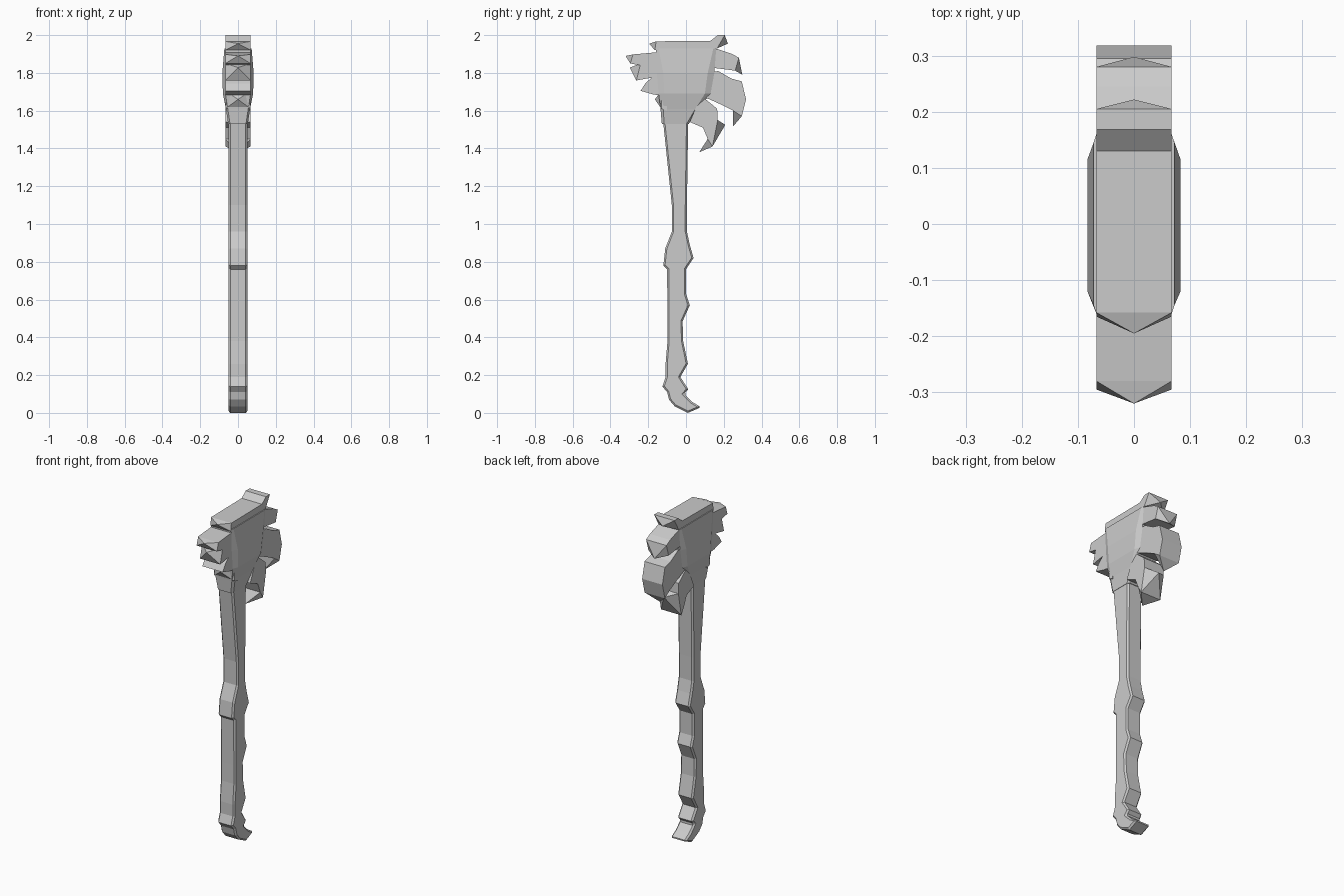
import bpy, bmesh

EDGE = 0.067  # half thickness of the spikes


def finish(name, bm):
    bmesh.ops.remove_doubles(bm, verts=bm.verts, dist=0.0001)
    bmesh.ops.recalc_face_normals(bm, faces=bm.faces)
    me = bpy.data.meshes.new(name)
    bm.to_mesh(me)
    bm.free()
    ob = bpy.data.objects.new(name, me)
    bpy.context.collection.objects.link(ob)
    return ob


def slab(name, outline, tips=(), half=EDGE):
    """Extrude a (y, z) outline across x; tip corners close to a point at x = 0."""
    bm = bmesh.new()
    n = len(outline)
    pairs = []
    for i, (y, z) in enumerate(outline):
        if i in tips:
            v = bm.verts.new((0, y, z))
            pairs.append((v, v))
        else:
            pairs.append((bm.verts.new((-half, y, z)), bm.verts.new((half, y, z))))
    for i in range(n):
        (a, b), (c, d) = pairs[i], pairs[(i + 1) % n]
        bm.faces.new(list(dict.fromkeys((a, b, d, c))))
    for s in (0, 1):
        bm.faces.new([pairs[i][s] for i in range(n) if i not in tips])
        for i in tips:
            bm.faces.new((pairs[i - 1][s], pairs[i][s], pairs[(i + 1) % n][s]))
    return finish(name, bm)


def loft(name, sections):
    """Stack eight-sided sections: z, front y, back y, half width, narrow half width, chamfer."""
    bm = bmesh.new()
    rings = []
    for z, y0, y1, w, e, c in sections:
        pts = [(-e, y0), (e, y0), (w, y0 + c), (w, y1 - c),
               (e, y1), (-e, y1), (-w, y1 - c), (-w, y0 + c)]
        rings.append([bm.verts.new((x, y, z)) for x, y in pts])
    for a, b in zip(rings, rings[1:]):
        for i in range(8):
            j = (i + 1) % 8
            bm.faces.new((a[i], a[j], b[j], b[i]))
    bm.faces.new(rings[0])
    bm.faces.new(rings[-1])
    return finish(name, bm)


# Handle: wavy grip outline with chamfered long edges
handle = slab("handle", [
    (-0.125, 1.58), (-0.075, 1.1), (-0.075, 0.96), (-0.11, 0.87), (-0.12, 0.78),
    (-0.10, 0.76), (-0.098, 0.49), (-0.098, 0.38), (-0.108, 0.26), (-0.108, 0.19),
    (-0.125, 0.14), (-0.10, 0.11), (-0.09, 0.07), (-0.06, 0.035), (0.01, 0.0), (0.08, 0.03),
    (0.03, 0.06), (-0.01, 0.10), (0.012, 0.125), (-0.03, 0.19), (0.01, 0.26),
    (-0.015, 0.38), (-0.018, 0.485), (0.02, 0.57), (0.0, 0.63), (0.0, 0.76),
    (0.04, 0.82), (0.02, 0.89), (0.005, 0.96), (0.005, 1.1), (0.012, 1.58)], half=0.05)
bev = handle.modifiers.new("chamfer", 'BEVEL')
bev.width = 0.009
bev.segments = 1
bev.limit_method = 'ANGLE'
bev.angle_limit = 1.45

# Head block: flares out of the handle
loft("head_block", [
    (1.53, -0.128, 0.015, 0.052, 0.042, 0.012),
    (1.61, -0.135, 0.065, 0.064, 0.054, 0.015),
    (1.69, -0.145, 0.13, 0.080, EDGE, 0.03),
    (1.80, -0.155, 0.15, 0.083, EDGE, 0.035),
    (1.93, -0.160, 0.16, 0.072, EDGE, 0.015)])

# Cap along the top
slab("top_cap", [(-0.195, 1.955), (-0.158, 1.967), (0.13, 1.97), (0.168, 2.0),
                 (0.205, 2.0), (0.222, 1.955), (0.165, 1.93), (-0.165, 1.92)], tips=(0, 5))

# Front spikes
slab("front_spike_upper", [(-0.32, 1.89), (-0.28, 1.898), (-0.12, 1.912), (-0.12, 1.84),
                           (-0.24, 1.84), (-0.295, 1.85)], tips=(0,))
slab("front_spike_middle", [(-0.298, 1.828), (-0.24, 1.85), (-0.12, 1.835),
                            (-0.12, 1.785), (-0.18, 1.775), (-0.263, 1.76)], tips=(0,))
slab("front_spike_lower", [(-0.24, 1.705), (-0.215, 1.745), (-0.17, 1.785), (-0.12, 1.785),
                           (-0.12, 1.68), (-0.17, 1.685)])
slab("front_spike_small", [(-0.165, 1.66), (-0.13, 1.705), (-0.10, 1.70),
                           (-0.10, 1.60), (-0.13, 1.61)], tips=(0,))

# Back spikes
slab("back_spike_upper", [(0.12, 1.93), (0.17, 1.925), (0.245, 1.90), (0.28, 1.88),
                          (0.298, 1.79), (0.26, 1.812), (0.12, 1.83)], tips=(4,))
slab("back_spike_large", [(0.12, 1.80), (0.17, 1.81), (0.24, 1.77), (0.295, 1.755),
                          (0.318, 1.66), (0.295, 1.57), (0.248, 1.515), (0.25, 1.60),
                          (0.18, 1.635), (0.08, 1.68)], tips=(6,))
slab("back_spike_hook", [(0.08, 1.68), (0.165, 1.61), (0.168, 1.55), (0.208, 1.525),
                         (0.14, 1.41), (0.07, 1.38), (0.115, 1.45), (0.09, 1.51),
                         (0.02, 1.54)], tips=(3, 5))
